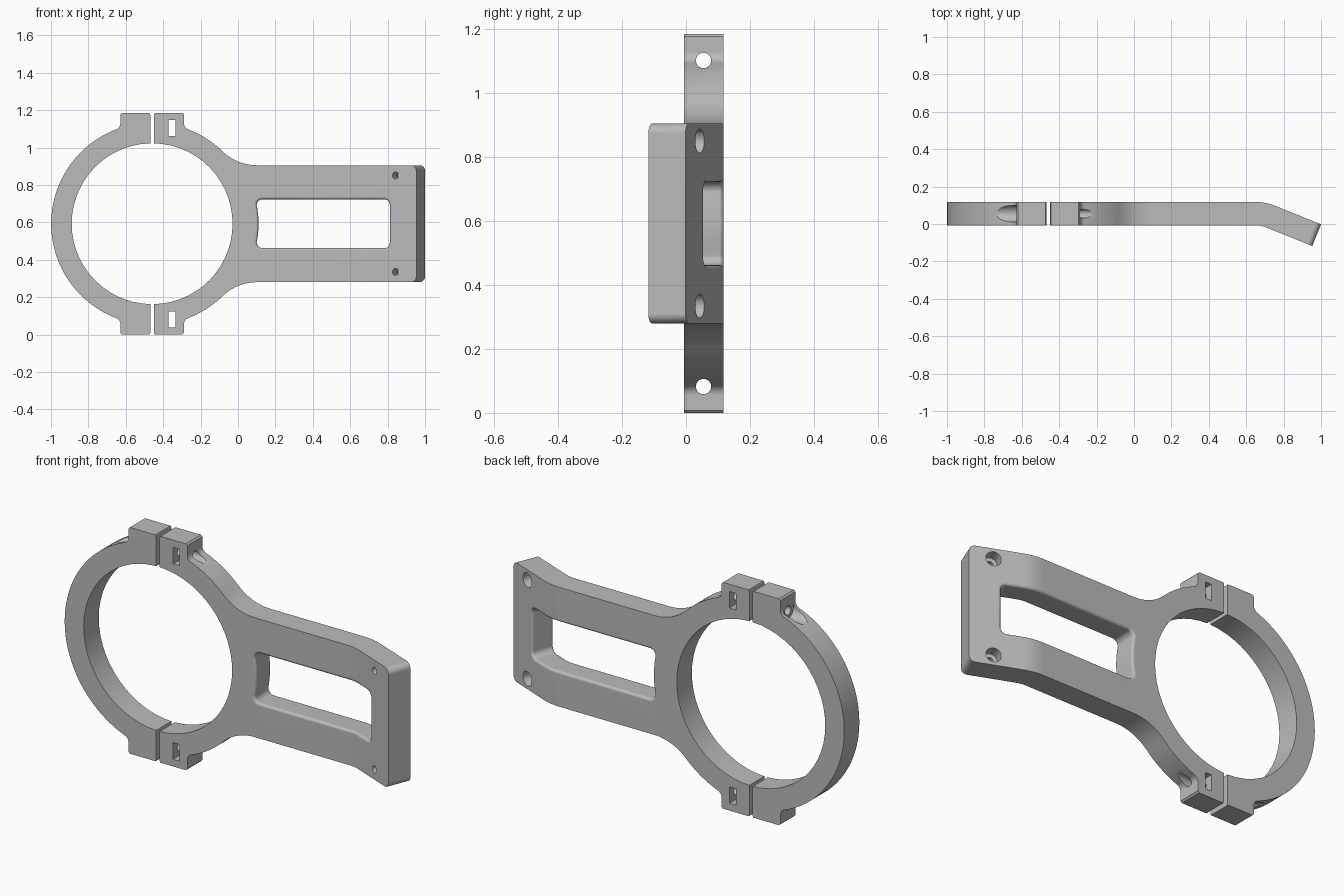
import bpy, bmesh
from math import sin, cos, pi, atan2, sqrt, radians
from mathutils import Vector, Matrix

if "Cube" in bpy.data.objects:
    bpy.data.objects.remove(bpy.data.objects["Cube"])

CX, CZ = -0.459, 0.5925            # ring centre
FRONT, BACK = -0.007, 0.118        # plate faces
INNER, OUTER, TOP = 0.43, 0.54, 0.5925
GAP, LUG, LUG_FILLET = 0.01, 0.17, 0.035
ARM_HALF, ARM_END, ARM_FILLET = 0.3125, 1.457, 0.263
BOLT_Z, BOLT_Y = 0.51, 0.055

grey = bpy.data.materials.new("grey metal")
grey.use_nodes = True
grey.diffuse_color = (0.5, 0.5, 0.5, 1)
grey.node_tree.nodes["Principled BSDF"].inputs["Base Color"].default_value = (0.5, 0.5, 0.5, 1)


def arc(x, z, r, a0, a1, n):
    return [(x + r * cos(a0 + (a1 - a0) * i / n), z + r * sin(a0 + (a1 - a0) * i / n))
            for i in range(n + 1)]


def loft(name, layers):
    """Solid through equal outlines; each layer is (y, points about the ring centre)."""
    bm = bmesh.new()
    rings = [[bm.verts.new((CX + x, y, CZ + z)) for x, z in pts] for y, pts in layers]
    for a, b in zip(rings, rings[1:]):
        for i in range(len(a)):
            j = (i + 1) % len(a)
            bm.faces.new((a[i], a[j], b[j], b[i]))
    bm.faces.new(rings[0])
    bm.faces.new(rings[-1])
    bmesh.ops.recalc_face_normals(bm, faces=bm.faces)
    return finish(name, bm)


def finish(name, bm):
    mesh = bpy.data.meshes.new(name)
    bm.to_mesh(mesh)
    bm.free()
    mesh.materials.append(grey)
    obj = bpy.data.objects.new(name, mesh)
    bpy.context.collection.objects.link(obj)
    return obj


def cylinder(axis, start, end, u, v, r):
    """Cutter along x (u, v = y, z) or along y (u, v = x, z)."""
    bm = bmesh.new()
    mid = (start + end) / 2
    if axis == "X":
        matrix = Matrix.Translation((mid, u, v)) @ Matrix.Rotation(pi / 2, 4, "Y")
    else:
        matrix = Matrix.Translation((u, mid, v)) @ Matrix.Rotation(pi / 2, 4, "X")
    bmesh.ops.create_cone(bm, cap_ends=True, segments=32, radius1=r, radius2=r,
                          depth=end - start, matrix=matrix)
    return finish("cutter", bm)


def cut(obj, cutters):
    for c in cutters:
        c.hide_render = True
        mod = obj.modifiers.new("cut", "BOOLEAN")
        mod.operation, mod.solver, mod.object = "DIFFERENCE", "EXACT", c
    graph = bpy.context.evaluated_depsgraph_get()
    mesh = bpy.data.meshes.new_from_object(obj.evaluated_get(graph))
    obj.modifiers.clear()
    obj.data = mesh
    for c in cutters:
        bpy.data.objects.remove(c)


def smooth(obj):
    bpy.ops.object.select_all(action="DESELECT")
    obj.select_set(True)
    bpy.context.view_layer.objects.active = obj
    bpy.ops.object.shade_smooth_by_angle(angle=radians(30))
    mod = obj.modifiers.new("flat_face_normals", "WEIGHTED_NORMAL")
    mod.keep_sharp = True


def half_outline(arm):
    """Upper half, from the inner ring at z = 0 over the lug to the outer end."""
    gap_angle = atan2(sqrt(INNER ** 2 - GAP ** 2), GAP)
    pts = arc(0, 0, INNER, 0, gap_angle, 14)
    c = 0.008
    pts += [(GAP, TOP - c), (GAP + c / 2, TOP), (LUG - c, TOP), (LUG, TOP - c)]
    fx = LUG + LUG_FILLET
    fz = sqrt((OUTER + LUG_FILLET) ** 2 - fx ** 2)
    lug_angle = atan2(fz, fx)
    pts += arc(fx, fz, LUG_FILLET, pi, pi + lug_angle, 6)
    if not arm:
        return pts + arc(0, 0, OUTER, lug_angle, 0, 24)[1:]
    az = ARM_HALF + ARM_FILLET
    ax = sqrt((OUTER + ARM_FILLET) ** 2 - az ** 2)
    arm_angle = atan2(az, ax)
    pts += arc(0, 0, OUTER, lug_angle, arm_angle, 10)[1:]
    pts += arc(ax, az, ARM_FILLET, pi + arm_angle, 1.5 * pi, 10)[1:]
    r = 0.03
    return pts + arc(ARM_END - r, ARM_HALF - r, r, pi / 2, 0, 6)


def half_clamp(name, arm):
    up = half_outline(arm)
    side = 1 if arm else -1
    pts = up + [(x, -z) for x, z in reversed(up) if abs(z) > 1e-6]
    pts = [(side * x, z) for x, z in pts]
    return loft(name, [(FRONT, pts), (BACK, pts)])


def window(grow):
    """Arm window outline; the wall beside the ring bows with the ring."""
    x0, x1, h, r = 0.559 - grow, 1.30 + grow, 0.13 + grow, 0.03 + grow
    pts = []
    for i, (x, z) in enumerate([(x1 - r, h - r), (x0 + r, h - r), (x0 + r, r - h), (x1 - r, r - h)]):
        pts += arc(x, z, r, i * pi / 2, (i + 1) * pi / 2, 6)
        if i == 1:
            pts += [(x0 + 0.01 * (1 - k * k), k * (h - r)) for k in (0.7, 0.35, 0, -0.35, -0.7)]
    return pts


def window_cutter(f=0.014):
    rim = [(f * (1 - cos(t)), f * (1 - sin(t))) for t in [i * pi / 8 for i in range(5)]]
    layers = [(FRONT - 0.02, window(f))] + [(FRONT + d, window(g)) for d, g in rim]
    layers += [(BACK - d, window(g)) for d, g in reversed(rim)] + [(BACK + 0.02, window(f))]
    return loft("cutter", layers)


def bend(obj, x0=0.649, angle=radians(22), radius=0.28):
    """Bend the arm end forward about a vertical axis."""
    cy = BACK - radius
    mean = radius - (BACK - FRONT) / 2
    length = mean * angle
    bm = bmesh.new()
    bm.from_mesh(obj.data)
    bmesh.ops.triangulate(bm, faces=bm.faces)
    steps = 8
    for i in range(steps + 1):
        geom = bm.verts[:] + bm.edges[:] + bm.faces[:]
        bmesh.ops.bisect_plane(bm, geom=geom, dist=1e-5,
                               plane_co=(x0 + length * i / steps, 0, 0), plane_no=(1, 0, 0))
    for v in bm.verts:
        s = v.co.x - x0
        if s > 0:
            a = min(s / mean, angle)
            rest = max(s - length, 0)
            r = v.co.y - cy
            v.co.x = x0 + r * sin(a) + rest * cos(a)
            v.co.y = cy + r * cos(a) - rest * sin(a)
    bm.to_mesh(obj.data)
    bm.free()


# Arm half of the clamp: window, mounting holes, nut slots and bolt holes
arm = half_clamp("clamp_arm", True)
cutters = [window_cutter()]
for s in (1, -1):
    z = CZ + s * 0.258
    cutters.append(cylinder("Y", FRONT - 0.05, BACK + 0.05, 0.878, z, 0.018))
    cutters.append(cylinder("Y", BACK - 0.06, BACK + 0.05, 0.878, z, 0.0375))
    cutters.append(cylinder("X", CX - 0.05, 0.1, BOLT_Y, CZ + s * BOLT_Z, 0.024))
    nut = [(0.088, 0.468), (0.125, 0.468), (0.125, 0.555), (0.088, 0.555)]
    nut = [(x, s * z) for x, z in nut]
    cutters.append(loft("cutter", [(FRONT - 0.05, nut), (BACK + 0.05, nut)]))
cut(arm, cutters)
bend(arm)
smooth(arm)

# Free half of the clamp: bolt holes and bolt head pockets
cap = half_clamp("clamp_cap", False)
cutters = []
for s in (1, -1):
    z = CZ + s * BOLT_Z
    cutters.append(cylinder("X", -1.1, CX + 0.05, BOLT_Y, z, 0.024))
    cutters.append(cylinder("X", -1.1, CX - LUG, BOLT_Y, z, 0.045))
cut(cap, cutters)
smooth(cap)
